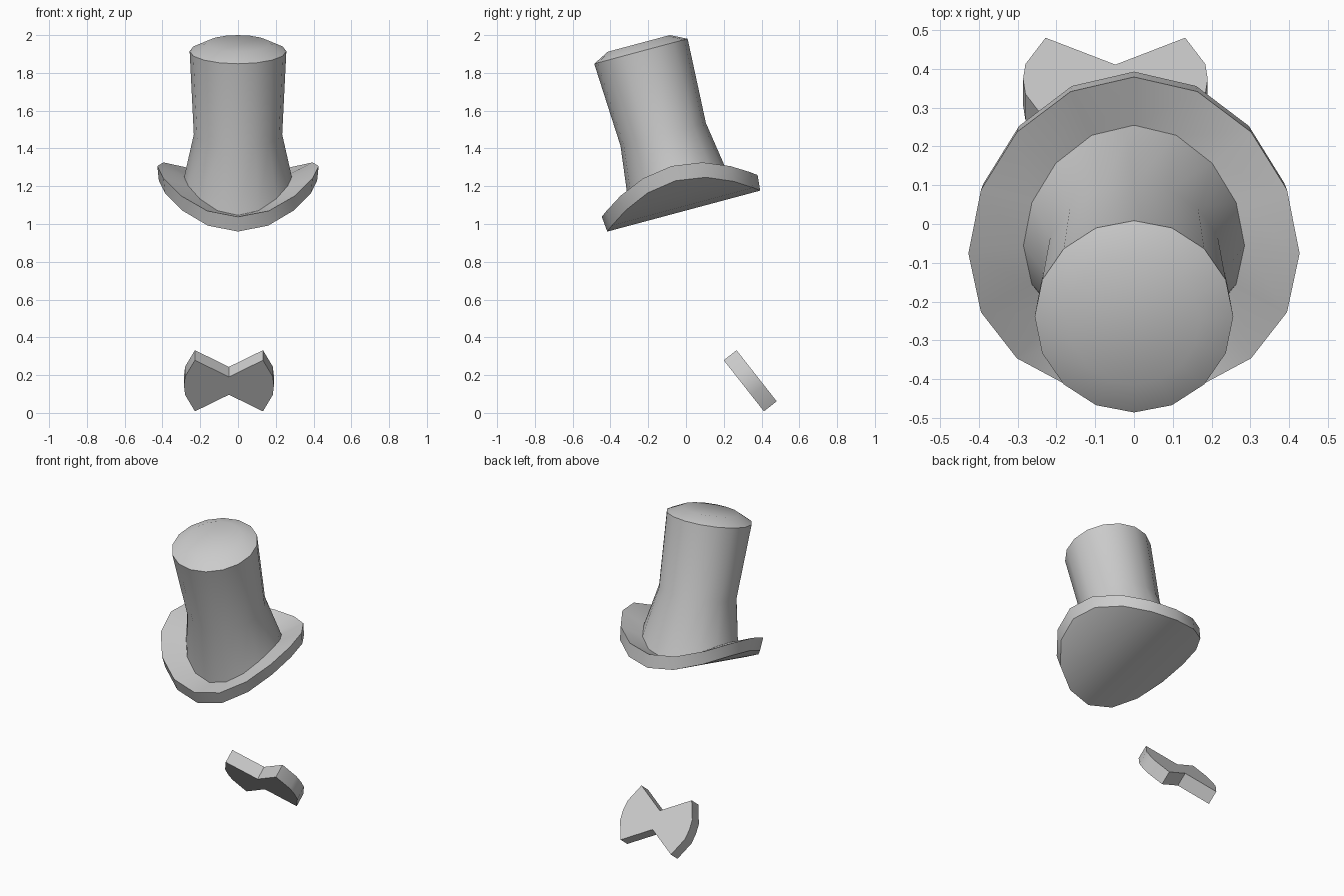
import bpy, bmesh
from math import sin, cos, pi, radians
from mathutils import Matrix, Vector

if "Cube" in bpy.data.objects:
    bpy.data.objects.remove(bpy.data.objects["Cube"])

N = 16                      # sides of the hat
TILT = Matrix.Rotation(radians(15), 4, 'X')


def finish(name, bm, angle, matrix):
    bmesh.ops.recalc_face_normals(bm, faces=bm.faces)
    me = bpy.data.meshes.new(name)
    bm.to_mesh(me)
    bm.free()
    me.transform(matrix)
    ob = bpy.data.objects.new(name, me)
    bpy.context.collection.objects.link(ob)
    bpy.ops.object.select_all(action='DESELECT')
    ob.select_set(True)
    bpy.context.view_layer.objects.active = ob
    bpy.ops.object.shade_smooth_by_angle(angle=radians(angle))
    return ob


def ring(bm, r, h, bend=0.0, cy=0.265):
    """Ring of N points whose height rises with the square of x (saddle bend)."""
    pts = []
    for k in range(N):
        a = 2 * pi * k / N
        x = r * cos(a)
        pts.append(bm.verts.new((x, cy + r * sin(a), h + bend * x * x)))
    return pts


def loft(bm, rings):
    for a, b in zip(rings, rings[1:]):
        for k in range(N):
            j = (k + 1) % N
            bm.faces.new((a[k], a[j], b[j], b[k]))


# Brim: curled up at the sides, closed underneath
bm = bmesh.new()
rings = [ring(bm, 0.419, 1.035, 0.95), ring(bm, 0.427, 1.118, 0.90),
         ring(bm, 0.285, 1.087, 1.65, 0.27)]
loft(bm, rings)
low = rings[0]
for k in range(N // 2):     # strips running front to back
    idx = [k, k + 1, N - k - 1, (N - k) % N]
    bm.faces.new([low[i] for i in dict.fromkeys(idx)])
finish("hat_brim", bm, 40, TILT)

# Crown: flared base, narrow waist, softly rounded top
bm = bmesh.new()
rings = [ring(bm, 0.285, 1.087, 1.65, 0.27), ring(bm, 0.234, 1.455),
         ring(bm, 0.256, 1.911), ring(bm, 0.17, 1.954)]
loft(bm, rings)
bm.faces.new(rings[-1])
finish("hat_crown", bm, 40, TILT)

# Bow tie: mirrored outline extruded and leaned back
bm = bmesh.new()
wing = [(0.18, 0.172), (0.232, 0.062), (0.238, 0), (0.232, -0.062), (0.18, -0.172)]
T = 0.043                   # half thickness
for s in (1, -1):
    outline = [(0, 0.06), *wing, (0, -0.06)]
    front, back = ([bm.verts.new((s * x, d, z)) for x, z in outline] for d in (-T, T))
    mid = [bm.verts.new((0, d, 0)) for d in (-T, T)]
    for i in range(len(outline) - 1):
        for side, m in ((front, mid[0]), (back, mid[1])):
            bm.faces.new((side[i], side[i + 1], m))
        bm.faces.new((front[i], front[i + 1], back[i + 1], back[i]))
bmesh.ops.remove_doubles(bm, verts=bm.verts, dist=1e-4)
lean = Matrix.Translation(Vector((-0.048, 0.34, 0.17))) @ Matrix.Rotation(radians(38.2), 4, 'X')
finish("bow_tie", bm, 40, lean)
